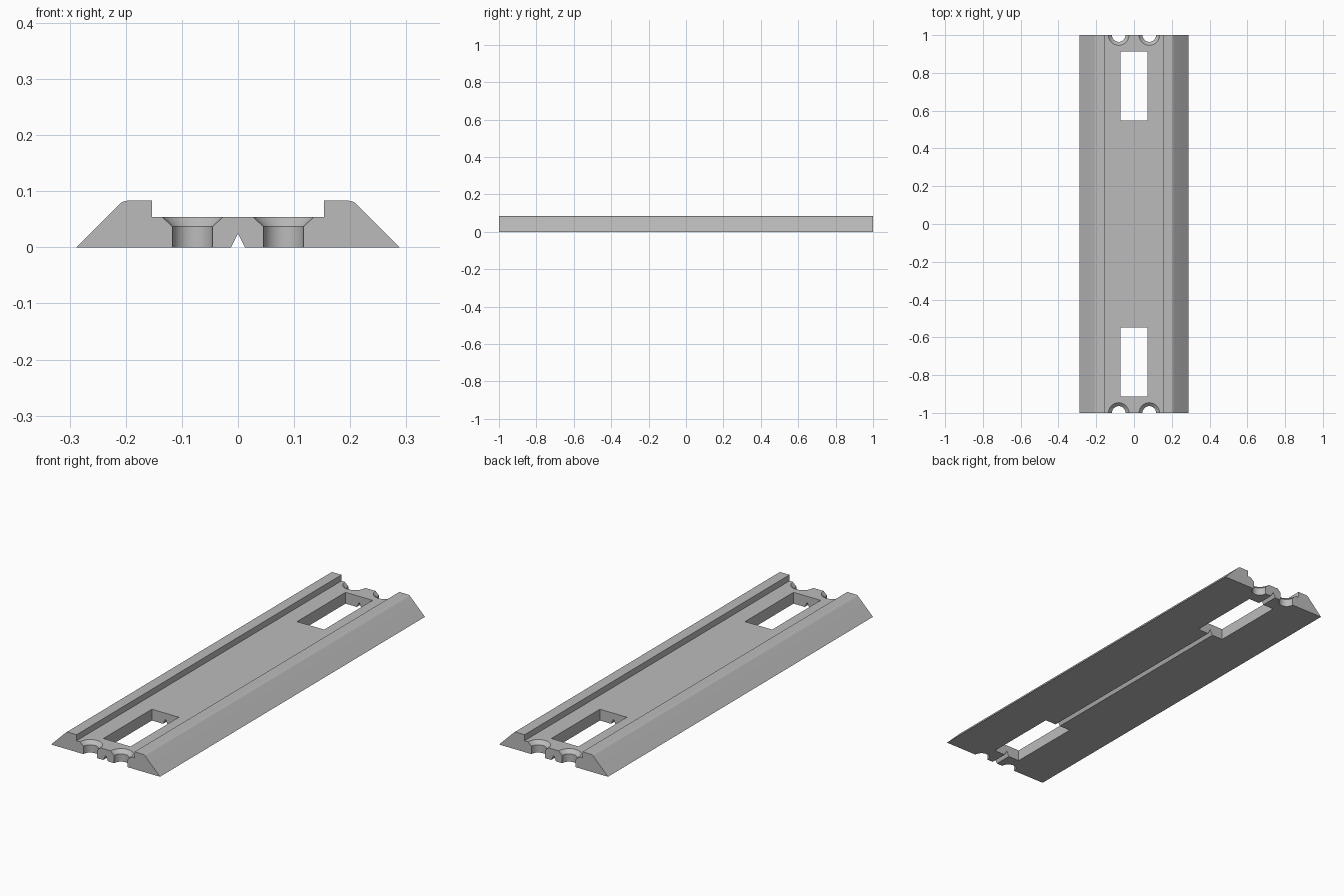
import bpy, bmesh, math

if "Cube" in bpy.data.objects:
    bpy.data.objects.remove(bpy.data.objects["Cube"])

grey = bpy.data.materials.new("plain grey")
grey.diffuse_color = (0.5, 0.5, 0.5, 1)
grey.use_nodes = True
grey.node_tree.nodes["Principled BSDF"].inputs["Base Color"].default_value = grey.diffuse_color


def make_object(name, bm):
    bmesh.ops.recalc_face_normals(bm, faces=bm.faces)
    mesh = bpy.data.meshes.new(name)
    bm.to_mesh(mesh)
    bm.free()
    mesh.materials.append(grey)
    obj = bpy.data.objects.new(name, mesh)
    bpy.context.collection.objects.link(obj)
    return obj


# Rail cross-section: right half from the groove apex outward, then mirrored
r = 0.02
cx, cz = 0.1967, 0.083 - r
shoulder = [(cx + r * math.sin(a), cz + r * math.cos(a))
            for a in [math.radians(45 - 45 * i / 6) for i in range(7)]]
half = [(0.0125, 0), (0.288, 0)] + shoulder + [(0.153, 0.083), (0.153, 0.054)]
profile = [(0, 0.025)] + half + [(-x, z) for x, z in reversed(half)]

bm = bmesh.new()
face = bm.faces.new([bm.verts.new((x, -1, z)) for x, z in profile])
ext = bmesh.ops.extrude_face_region(bm, geom=[face])
bmesh.ops.translate(bm, vec=(0, 2, 0),
                    verts=[v for v in ext["geom"] if isinstance(v, bmesh.types.BMVert)])
rail = make_object("rail_plate", bm)


# Rectangular slot cutter
def slot_cutter(y):
    bm = bmesh.new()
    bmesh.ops.create_cube(bm, size=1)
    bmesh.ops.scale(bm, vec=(0.143, 0.366, 0.4), verts=bm.verts)
    bmesh.ops.translate(bm, vec=(0, y, 0), verts=bm.verts)
    return make_object("slot_cutter", bm)


# Countersunk screw hole cutter, turned from stacked rings
def screw_cutter(x, y, n=48):
    bm = bmesh.new()
    rings = [[bm.verts.new((x + rad * math.cos(math.tau * i / n),
                            y + rad * math.sin(math.tau * i / n), z)) for i in range(n)]
             for rad, z in [(0.036, -0.05), (0.036, 0.037), (0.054, 0.054), (0.054, 0.15)]]
    for a, b in zip(rings, rings[1:]):
        for i in range(n):
            j = (i + 1) % n
            bm.faces.new((a[i], a[j], b[j], b[i]))
    bm.faces.new(rings[0])
    bm.faces.new(rings[-1])
    return make_object("screw_cutter", bm)


cutters = [slot_cutter(s * 0.731) for s in (-1, 1)]
cutters += [screw_cutter(sx * 0.081, sy) for sx in (-1, 1) for sy in (-1, 1)]

# Cut each opening, then discard the cutter
bpy.context.view_layer.objects.active = rail
rail.select_set(True)
for cutter in cutters:
    cutter.hide_render = True
    mod = rail.modifiers.new("cut", "BOOLEAN")
    mod.operation = "DIFFERENCE"
    mod.solver = "EXACT"
    mod.object = cutter
    bpy.ops.object.modifier_apply(modifier=mod.name)
    bpy.data.objects.remove(cutter, do_unlink=True)

# Smooth the rounded shoulders and hole walls, keep edges sharp
bpy.ops.object.select_all(action="DESELECT")
rail.select_set(True)
bpy.context.view_layer.objects.active = rail
bpy.ops.object.shade_smooth_by_angle(angle=math.radians(30))
